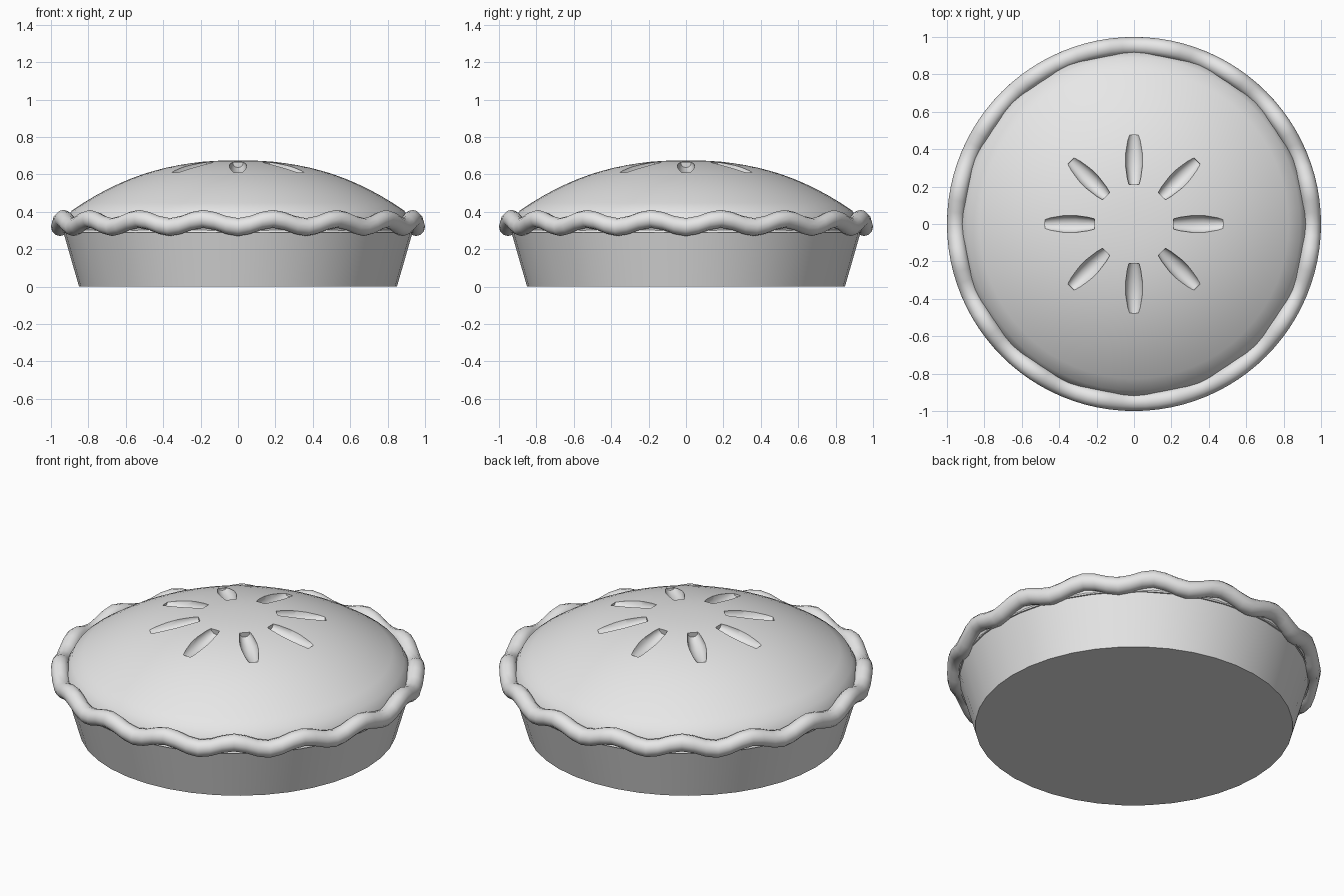
import bpy, bmesh
from math import sin, cos, pi, radians
from mathutils import Matrix, Vector

cube = bpy.data.objects.get("Cube")
if cube:
    bpy.data.objects.remove(cube, do_unlink=True)

# One plain grey for the whole pie
grey = bpy.data.materials.new("plain_grey")
grey.use_nodes = True
colour = (0.8, 0.8, 0.8, 1)
grey.diffuse_color = colour
grey.node_tree.nodes["Principled BSDF"].inputs["Base Color"].default_value = colour


def make_object(name, bm):
    bmesh.ops.recalc_face_normals(bm, faces=bm.faces)
    mesh = bpy.data.meshes.new(name)
    bm.to_mesh(mesh)
    bm.free()
    mesh.materials.append(grey)
    obj = bpy.data.objects.new(name, mesh)
    bpy.context.collection.objects.link(obj)
    return obj


def smooth(obj, degrees):
    bpy.ops.object.select_all(action='DESELECT')
    obj.select_set(True)
    bpy.context.view_layer.objects.active = obj
    bpy.ops.object.shade_smooth_by_angle(angle=radians(degrees))


def bridge(bm, a, b):
    n = len(a)
    for i in range(n):
        j = (i + 1) % n
        bm.faces.new((a[i], a[j], b[j], b[i]))


def lathe(bm, profile, sides, matrix=Matrix()):
    """Capped solid of revolution from (radius, height) pairs."""
    rings = [[bm.verts.new(matrix @ Vector((r * cos(2 * pi * i / sides),
                                            r * sin(2 * pi * i / sides), z)))
              for i in range(sides)] for r, z in profile]
    for a, b in zip(rings, rings[1:]):
        bridge(bm, a, b)
    bm.faces.new(rings[0])
    bm.faces.new(rings[-1])


# Tapered dish
bm = bmesh.new()
lathe(bm, [(0.85, 0), (0.945, 0.33)], 40)
dish = make_object("dish", bm)
smooth(dish, 30)


# Domed lid
def dome_height(r):
    return 0.675 - 0.27 * (r / 0.89) ** 2.3


radii = [0.89 * (1 - i / 14) for i in range(14)] + [0.01]
bm = bmesh.new()
lathe(bm, [(0.94, 0.29), (0.915, 0.36)] + [(r, dome_height(r)) for r in radii], 64)
lid = make_object("pastry_lid", bm)

# Eight barrel-shaped vents cut into the lid
bm = bmesh.new()
barrel = [(0.028, -0.135), (0.037, -0.1), (0.046, -0.03),
          (0.046, 0.03), (0.037, 0.1), (0.028, 0.135)]
for k in range(8):
    place = (Matrix.Rotation(k * pi / 4, 4, 'Z')
             @ Matrix.Translation((0.345, 0, dome_height(0.345)))
             @ Matrix.Rotation(radians(98), 4, 'Y'))
    lathe(bm, barrel, 12, place)
cutter = make_object("vent_cutter", bm)
cutter.hide_render = True
cut = lid.modifiers.new("vents", 'BOOLEAN')
cut.operation = 'DIFFERENCE'
cut.solver = 'EXACT'
cut.object = cutter
bpy.context.view_layer.objects.active = lid
bpy.ops.object.modifier_apply(modifier=cut.name)
bpy.data.objects.remove(cutter, do_unlink=True)
smooth(lid, 32)

# Wavy rolled crust: a tube that rises and falls sixteen times
bm = bmesh.new()
steps, sides, waves = 96, 12, 16
rings = []
for i in range(steps):
    t = 2 * pi * i / steps
    height = 0.34 - 0.022 * cos(waves * t)
    ring = []
    for j in range(sides):
        a = 2 * pi * j / sides
        r = 0.952 + 0.048 * cos(a)
        ring.append(bm.verts.new((r * cos(t), r * sin(t), height + 0.048 * sin(a))))
    rings.append(ring)
for i in range(steps):
    bridge(bm, rings[i], rings[(i + 1) % steps])
crust = make_object("wavy_crust", bm)
smooth(crust, 50)
